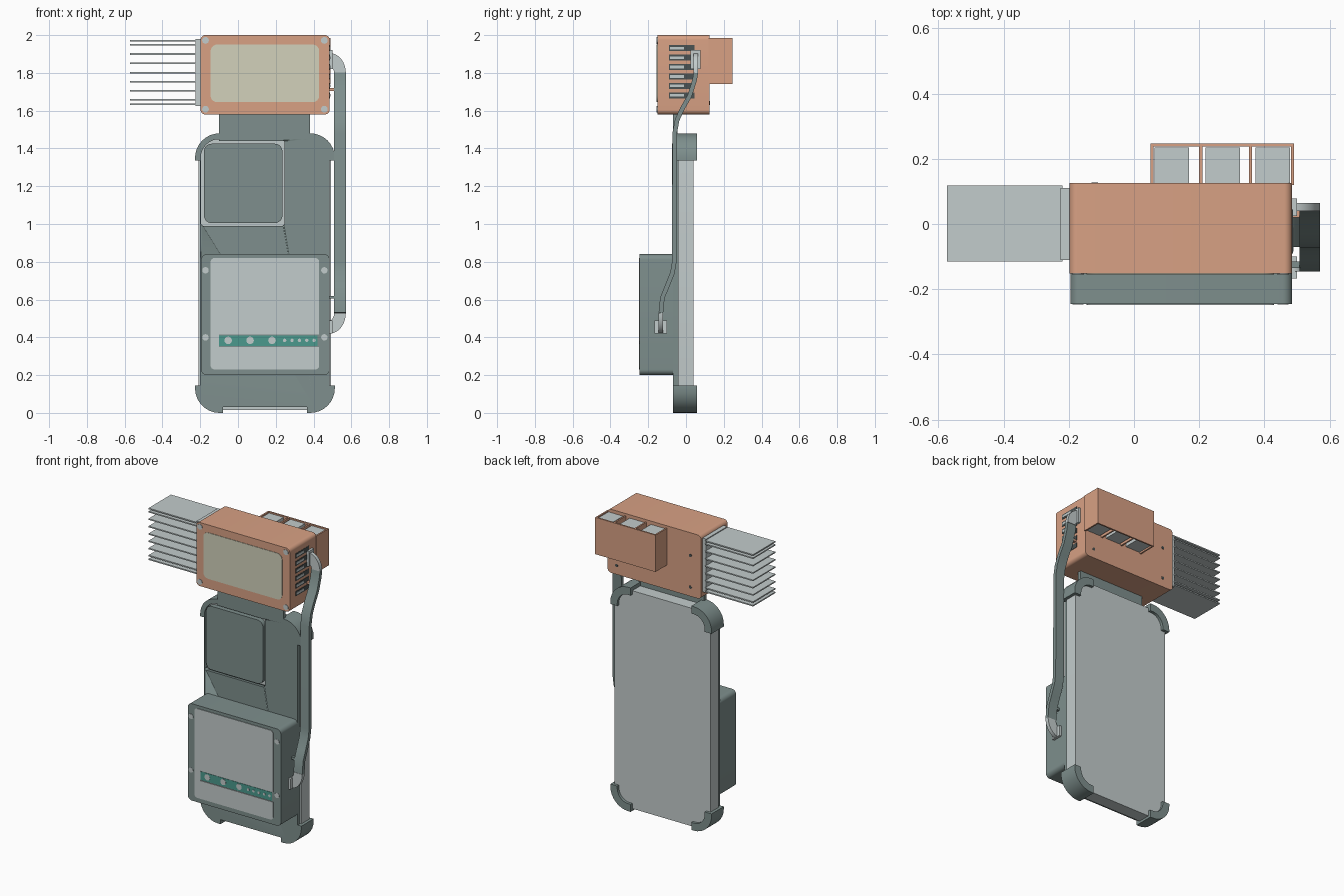
import bpy, math

cube = bpy.data.objects.get("Cube")
if cube:
    bpy.data.objects.remove(cube, do_unlink=True)


def material(name, r, g, b):
    m = bpy.data.materials.new(name)
    m.use_nodes = True
    m.diffuse_color = (r, g, b, 1)
    m.node_tree.nodes["Principled BSDF"].inputs["Base Color"].default_value = (r, g, b, 1)
    return m


LIGHT = material("light grey", .545, .604, .604)
DARK = material("slate grey", .209, .275, .266)
ORANGE = material("copper orange", .687, .356, .231)
CREAM = material("screen cream", .644, .638, .497)
TEAL = material("circuit teal", .069, .319, .266)
BLACK = material("vent charcoal", .07, .085, .085)


def prism(name, pts, a, b, mat, axis="y"):
    """Extrude an outline: x-z points along y, or y-z points along x."""
    def place(p, d):
        return (p[0], d, p[1]) if axis == "y" else (d, p[0], p[1])
    n = len(pts)
    verts = [place(p, a) for p in pts] + [place(p, b) for p in pts]
    faces = [list(range(n)), list(range(2 * n - 1, n - 1, -1))]
    faces += [[i, i + n, (i + 1) % n + n, (i + 1) % n] for i in range(n)]
    me = bpy.data.meshes.new(name)
    me.from_pydata(verts, [], faces)
    ob = bpy.data.objects.new(name, me)
    bpy.context.collection.objects.link(ob)
    me.materials.append(mat)
    bpy.context.view_layer.objects.active = ob
    bpy.ops.object.select_all(action="DESELECT")
    ob.select_set(True)
    bpy.ops.object.mode_set(mode="EDIT")
    bpy.ops.mesh.select_all(action="SELECT")
    bpy.ops.mesh.normals_make_consistent(inside=False)
    bpy.ops.object.mode_set(mode="OBJECT")
    bpy.ops.object.shade_smooth_by_angle(angle=math.radians(30))
    return ob


def arc(cx, cz, rx, rz, start, end, steps=8):
    angles = [math.radians(start + (end - start) * i / steps) for i in range(steps + 1)]
    return [(cx + rx * math.cos(t), cz + rz * math.sin(t)) for t in angles]


def rounded(x0, x1, z0, z1, r):
    return (arc(x1 - r, z1 - r, r, r, 0, 90) + arc(x0 + r, z1 - r, r, r, 90, 180)
            + arc(x0 + r, z0 + r, r, r, 180, 270) + arc(x1 - r, z0 + r, r, r, 270, 360))


def rect(x0, x1, z0, z1):
    return [(x0, z0), (x1, z0), (x1, z1), (x0, z1)]


def box(name, x0, x1, y0, y1, z0, z1, mat):
    return prism(name, rect(x0, x1, z0, z1), y0, y1, mat)


def disc(name, x, z, r, y0, y1, mat):
    return prism(name, arc(x, z, r, r, 0, 337.5, 15), y0, y1, mat)


# Phone body and the protective back plate with a camera cutout
prism("phone_body", rounded(-.208, .493, .015, 1.455, .1), -.043, .04, LIGHT)
plate = prism("case_plate", rounded(-.2, .485, .03, 1.45, .1), -.07, -.042, DARK)
cutter = prism("camera_cutter", rounded(-.195, .245, .99, 1.447, .012), -.2, .0, DARK)
cut = plate.modifiers.new("camera_opening", "BOOLEAN")
cut.operation = "DIFFERENCE"
cut.object = cutter
cut.solver = "EXACT"
cutter.hide_render = True
cutter.hide_set(True)
prism("camera_bump", rounded(-.18, .235, 1.005, 1.425, .04), -.075, -.04, DARK)

# Four corner bumpers, each a wall and a rear lip
CX, CZ = .1425, .74


def corner(name, sx, sz, wall, y0, y1):
    r, w, h = .13, .37, .74
    inner = r - wall
    outline = [(-.222, -h)] + arc(-w + r, -h + r, r, r, 270, 180) + [(-w, -.595)]
    outline += [(-w + wall, -.595)] + arc(-w + r, -h + r, inner, inner, 180, 270)
    outline += [(-.222, -h + wall)]
    prism(name, [(CX + sx * x, CZ + sz * z) for x, z in outline], y0, y1, DARK)


for sx, side in ((1, "right"), (-1, "left")):
    for sz, level in ((1, "lower"), (-1, "upper")):
        corner(f"bumper_wall_{level}_{side}", sx, sz, .03, -.07, .058)
        corner(f"bumper_lip_{level}_{side}", sx, sz, .05, .037, .058)

# Neck joining the case to the upper housing
box("neck_plate", -.1, .38, -.07, -.045, 1.44, 1.6, DARK)

# Lower electronics box with cover panel, circuit strip and screws
prism("lower_box", rounded(-.195, .485, .2, .84, .03), -.245, -.065, DARK)
panel = [(.43, .415), (.43, .8)] + arc(.41, .8, .02, .02, 0, 90, 4)
panel += arc(-.125, .8, .02, .02, 90, 180, 4) + arc(-.125, .25, .02, .02, 180, 270, 4)
panel += arc(.41, .25, .02, .02, 270, 360, 4) + [(.43, .35), (-.1, .35), (-.1, .415)]
prism("lower_panel", panel, -.249, -.243, LIGHT)
box("circuit_strip", -.1, .42, -.2465, -.244, .355, .41, TEAL)
for i in range(3):
    disc(f"button_{i}", -.052 + i * .116, .384, .02, -.248, -.244, LIGHT)
for i in range(5):
    disc(f"indicator_{i}", .247 + i * .039, .384, .009, -.248, -.244, LIGHT)
for x in (-.172, .457):
    for z in (.4, .755):
        disc("lower_screw", x, z, .017, -.247, -.243, LIGHT)

# Upper housing with screen and screws
prism("upper_housing", rounded(-.198, .485, 1.58, 2, .025), -.152, .125, ORANGE)
prism("screen", rounded(-.145, .43, 1.645, 1.95, .035), -.155, -.15, CREAM)
for x in (-.172, .457):
    for z in (1.608, 1.972):
        disc("housing_screw", x, z, .018, -.155, -.15, LIGHT)
for x, z in ((-.12, 1.64), (.42, 1.64), (-.12, 1.85)):
    disc("rear_screw_hole", x, z, .01, .12, .127, BLACK)

# Side vents
for i in range(6):
    z = 1.68 + i * .05
    box(f"vent_{i}", .48, .487, -.09, .045, z - .015, z + .017, BLACK)
    box(f"vent_slat_{i}", .48, .489, -.085, -.01, z - .006, z + .008, LIGHT)

# Heat sink
box("heat_sink_base", -.225, -.195, -.11, .11, 1.625, 1.98, LIGHT)
for i, z in enumerate((1.635, 1.659, 1.706, 1.754, 1.802, 1.851, 1.9, 1.949, 1.97)):
    box(f"heat_sink_fin_{i}", -.573, -.22, -.115, .118, z - .004, z + .004, LIGHT)

# Rear holder: open compartments, each with a block
box("holder_back", .05, .491, .237, .247, 1.742, 1.985, ORANGE)
for i, x in enumerate((.05, .2, .352, .481)):
    box(f"holder_wall_{i}", x, x + .01, .12, .242, 1.742, 1.985, ORANGE)
for i, x in enumerate((.063, .219, .373)):
    box(f"holder_block_{i}", x, x + .106, .12, .234, 1.75, 1.978, LIGHT)

# Flat cable following the side, with curved ends and plugs
path = [(.052, 1.8), (.045, 1.76), (.02, 1.68), (-.02, 1.61), (-.047, 1.55), (-.06, 1.48),
        (-.062, .8), (-.072, .74), (-.1, .67), (-.125, .61), (-.133, .53)]
front, back = [], []
for i, (y, z) in enumerate(path):
    p, q = path[max(i - 1, 0)], path[min(i + 1, len(path) - 1)]
    dy, dz = q[0] - p[0], q[1] - p[1]
    k = .012 / math.hypot(dy, dz)
    front.append((y + dz * k, z - dy * k))
    back.append((y - dz * k, z + dy * k))
prism("side_cable", front + back[::-1], .507, .571, DARK, axis="x")
prism("upper_cable_bend", arc(.485, 1.8, .086, .105, 0, 90) + arc(.485, 1.8, .024, .03, 90, 0),
      .04, .064, LIGHT)
prism("lower_cable_bend", arc(.485, .53, .086, .11, 0, -90) + arc(.485, .53, .024, .04, -90, 0),
      -.145, -.121, LIGHT)
box("upper_plug", .48, .5, .025, .078, 1.82, 1.92, LIGHT)
box("lower_plug", .48, .5, -.167, -.1, .42, .49, LIGHT)
box("upper_cable_clip", .48, .51, .02, .04, 1.705, 1.72, ORANGE)
box("lower_cable_clip", .48, .51, -.135, -.115, .605, .62, DARK)
